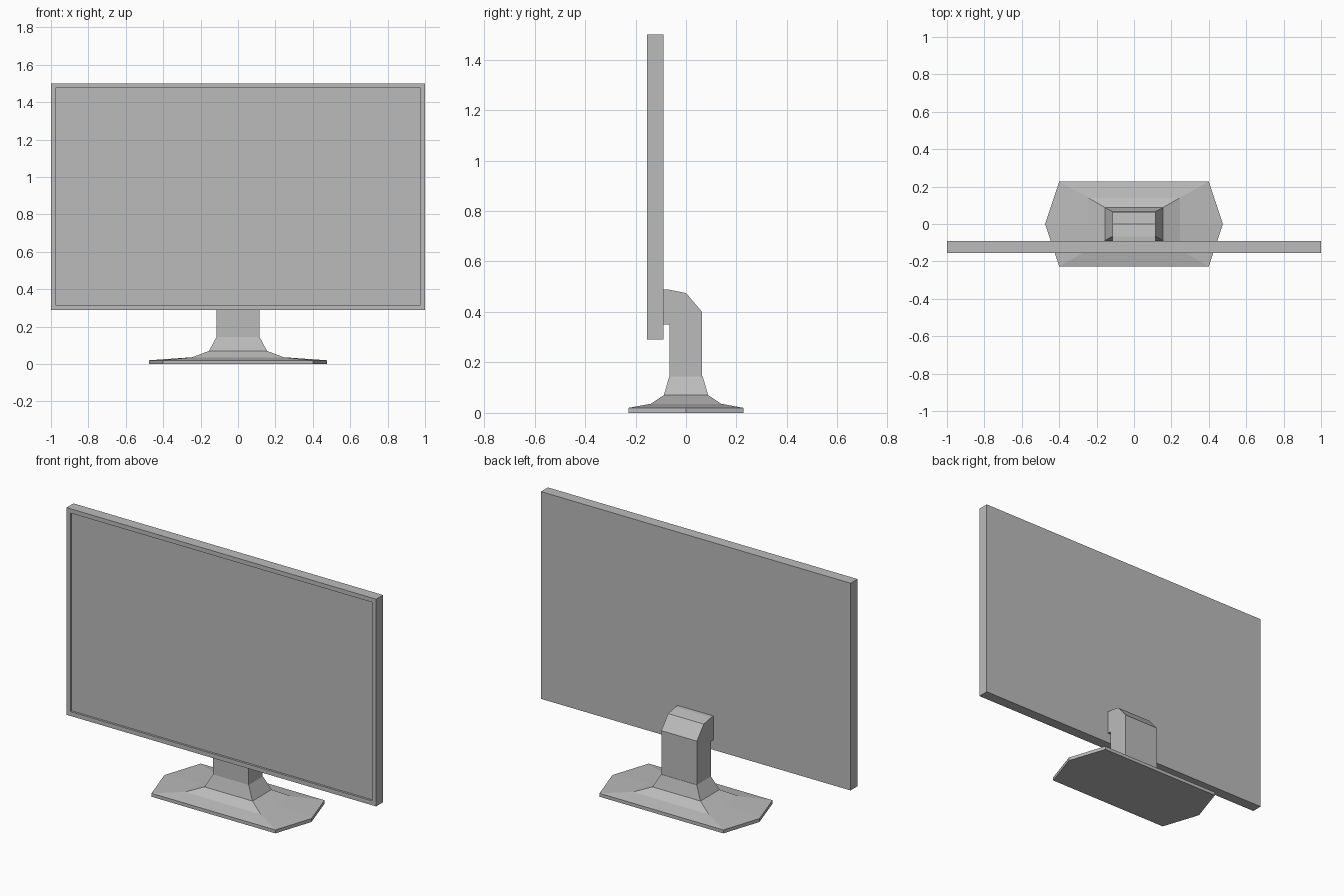
import bpy
import bmesh

cube = bpy.data.objects.get("Cube")
if cube:
    bpy.data.objects.remove(cube, do_unlink=True)

grey = bpy.data.materials.new("neutral grey")
grey.use_nodes = True
GREY = (0.5, 0.5, 0.5, 1.0)
grey.diffuse_color = GREY
grey.node_tree.nodes["Principled BSDF"].inputs["Base Color"].default_value = GREY


def finish(name, bm):
    """Turn a bmesh into a named, flat-shaded object."""
    bmesh.ops.recalc_face_normals(bm, faces=bm.faces[:])
    mesh = bpy.data.meshes.new(name)
    bm.to_mesh(mesh)
    bm.free()
    mesh.materials.append(grey)
    obj = bpy.data.objects.new(name, mesh)
    bpy.context.collection.objects.link(obj)
    return obj


def loft(name, rings):
    """Skin a stack of equal-length rings and cap both ends."""
    bm = bmesh.new()
    loops = [[bm.verts.new(p) for p in ring] for ring in rings]
    count = len(loops[0])
    for low, high in zip(loops, loops[1:]):
        for i in range(count):
            j = (i + 1) % count
            bm.faces.new((low[i], low[j], high[j], high[i]))
    bm.faces.new(loops[0])
    bm.faces.new(loops[-1])
    return finish(name, bm)


# Display panel with a shallow recessed screen
bm = bmesh.new()
bmesh.ops.create_cube(bm, size=1)
bmesh.ops.scale(bm, vec=(2, 0.064, 1.21), verts=bm.verts[:])
bmesh.ops.translate(bm, vec=(0, -0.122, 0.895), verts=bm.verts[:])
bm.normal_update()
front = [f for f in bm.faces if f.normal.y < -0.9]
bmesh.ops.inset_region(bm, faces=front, thickness=0.036)
bezel_edge = bmesh.ops.extrude_face_region(bm, geom=front)
screen_verts = [g for g in bezel_edge["geom"] if isinstance(g, bmesh.types.BMVert)]
bmesh.ops.translate(bm, vec=(0, 0.012, 0), verts=screen_verts)
bmesh.ops.delete(bm, geom=[f for f in front if f.is_valid], context="FACES")
finish("display_panel", bm)


# Six-sided foot that narrows up into the neck
def foot_ring(x, y, z, tip):
    return [(-x, -y, z), (x, -y, z), (tip, 0, z),
            (x, y, z), (-x, y, z), (-tip, 0, z)]


loft("stand_foot", [foot_ring(*r) for r in (
    (0.40, 0.227, 0.0, 0.475),
    (0.40, 0.227, 0.02, 0.475),
    (0.245, 0.14, 0.036, 0.245),
    (0.155, 0.088, 0.07, 0.155),
    (0.115, 0.066, 0.145, 0.115),
)])

# Neck that bends forward to meet the back of the panel
neck_profile = [(-0.066, 0.145), (0.064, 0.145), (0.064, 0.40), (0.0, 0.475),
                (-0.066, 0.488), (-0.091, 0.488), (-0.091, 0.35), (-0.066, 0.35)]
loft("stand_neck", [[(x, y, z) for y, z in neck_profile] for x in (-0.115, 0.115)])
